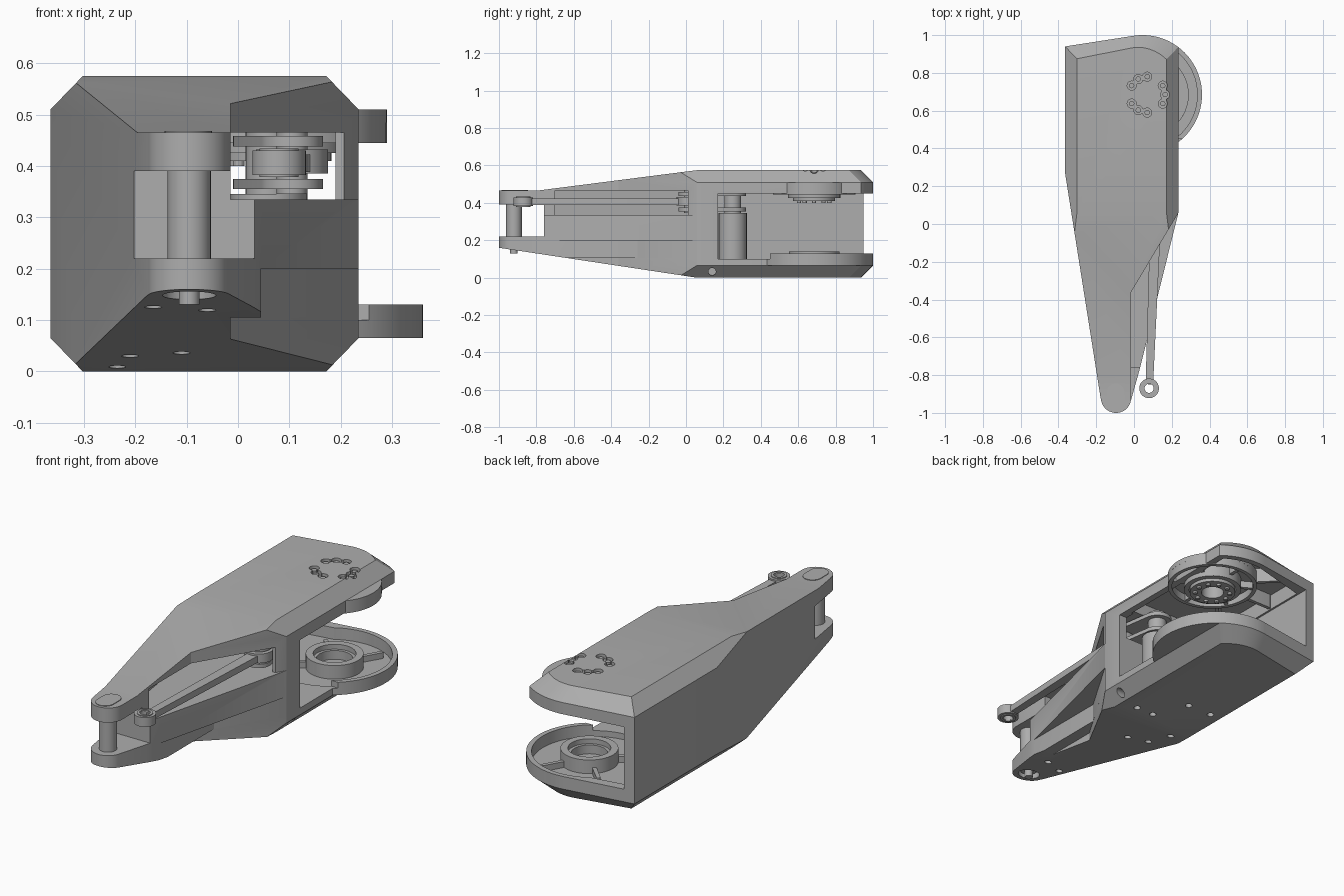
import bpy, bmesh
from math import sin, cos, pi, radians, atan2
from mathutils import Vector

if "Cube" in bpy.data.objects:
    bpy.data.objects.remove(bpy.data.objects["Cube"])

grey = bpy.data.materials.new("machined grey")
grey.use_nodes = True
COLOUR = (0.42, 0.42, 0.42, 1)
grey.diffuse_color = COLOUR
grey.node_tree.nodes["Principled BSDF"].inputs["Base Color"].default_value = COLOUR


def arc(c, r, a0, a1, n=24):
    step = radians(a1 - a0) / n
    return [(c[0] + r * cos(radians(a0) + i * step), c[1] + r * sin(radians(a0) + i * step))
            for i in range(n + 1)]


def circle(c, r, n=48):
    return arc(c, r, 0, 360, n)[:-1]


def capsule(a, b, ra, rb):
    """Outline of a bar with a round end at each of two points."""
    d = math_deg = atan2(b[1] - a[1], b[0] - a[0]) * 180 / pi
    return arc(b, rb, d - 90, d + 90, 16) + arc(a, ra, d + 90, d + 270, 16)


def loft(name, rings):
    """Closed solid through rings of equal point count."""
    bm = bmesh.new()
    loops = [[bm.verts.new(p) for p in ring] for ring in rings]
    n = len(loops[0])
    bm.faces.new(loops[0])
    bm.faces.new(loops[-1])
    for lo, hi in zip(loops, loops[1:]):
        for i in range(n):
            bm.faces.new((lo[i], lo[(i + 1) % n], hi[(i + 1) % n], hi[i]))
    bmesh.ops.recalc_face_normals(bm, faces=bm.faces)
    mesh = bpy.data.meshes.new(name)
    bm.to_mesh(mesh)
    bm.free()
    mesh.materials.append(grey)
    ob = bpy.data.objects.new(name, mesh)
    bpy.context.collection.objects.link(ob)
    return ob


def prism(name, pts, z0, z1):
    return loft(name, [[(x, y, z) for x, y in pts] for z in (z0, z1)])


def combine(target, tool, op="DIFFERENCE"):
    bpy.context.view_layer.objects.active = target
    mod = target.modifiers.new("shape", "BOOLEAN")
    mod.operation, mod.object, mod.solver = op, tool, "EXACT"
    bpy.ops.object.modifier_apply(modifier=mod.name)
    bpy.data.objects.remove(tool)


def cut(target, pts, z0, z1):
    combine(target, prism("cutter", pts, z0, z1))


def tube(name, c, r_out, r_in, z0, z1):
    ob = prism(name, circle(c, r_out), z0, z1)
    cut(ob, circle(c, r_in), z0 - 0.1, z1 + 0.1)
    return ob


HUB = (0.07, 0.685)      # rear joint axis
PAN = (0.045, 0.685)     # centre of the rounded rear end
PIN = (-0.095, -0.92)    # front joint axis
ROD_END = (0.08, -0.87)
CRANK = (0.105, 0.02)
SHAFT = (0.06, 0.25)

# Housing: chamfered block, trimmed by the tapered plan and sloped side profile
rear = arc(PAN, 0.315, 53, 100)
block = [(-0.365, -1.1), (0.235, -1.1)] + rear + [(-0.365, 0.94)]


def inset(p):
    x = -0.065 + (p[0] + 0.065) * 0.79
    return x, p[1] - (0.065 if p[1] > 0 else 0)


small = [inset(p) for p in block]
housing = loft("housing", [[(x, y, z) for x, y in ring] for ring, z in
                           ((small, 0), (block, 0.065), (block, 0.51), (small, 0.575))])
plan = ([(-0.5, 1.1), (-0.365, 0.27), (-0.177, -0.92)] + arc(PIN, 0.08, 185, 340)
        + [(0.03, -0.77), (0.235, 0.06), (0.5, 1.1)])
plan[0] = (-0.366, 1.1)
combine(housing, prism("plan", plan, -0.1, 0.7), "INTERSECT")
side = [(-1.1, 0.465), (-0.8, 0.465), (0.06, 0.575), (0.2, 0.593), (1.1, 0.593),
        (1.1, -0.03), (0.25, -0.029), (-1.1, 0.175)]
combine(housing, loft("side", [[(x, y, z) for y, z in side] for x in (-0.6, 0.6)]), "INTERSECT")

# Round pan lip that bulges out of the lower rear side
combine(housing, prism("lip", circle(PAN, 0.315, 80), 0.065, 0.13), "UNION")

# Diagonal flank above and below the middle strip
for x0, y0, z0, z1 in ((-0.015, -0.36, 0.335, 0.7), (-0.015, -0.36, -0.1, 0.105),
                       (0.045, -0.26, 0.104, 0.2)):
    cut(housing, [(0.236, 0.06), (x0, y0), (x0, -1.2), (0.5, -1.2), (0.5, 0.06)], z0, z1)

# Front fork gap, rod cavity and open rear bay
cut(housing, [(-0.5, -1.2), (0.5, -1.2), (0.5, -0.76), (-0.5, -0.76)], 0.22, 0.39)
cut(housing, [(-0.13, -0.7), (0.3, -0.7), (0.3, 0.01), (0.19, 0.01), (0.19, 0.3),
              (-0.28, 0.3)], 0.335, 0.465)
cut(housing, [(-0.31, 0.17), (0.5, 0.17), (0.5, 0.45), (-0.31, 0.45)], 0.1, 0.45)
cut(housing, [(-0.31, 0.44), (0.5, 0.44), (0.5, 1.2), (-0.31, 1.2)], 0.13, 0.45)

# Hollow pan below and hollow lid above
cut(housing, circle(PAN, 0.29, 80), 0.07, 0.3)
cut(housing, [(-0.3, 0.48), (0.0, 0.45), (0.0, 0.95), (-0.3, 0.9)], 0.07, 0.3)
cut(housing, [(-0.3, 0.22), (0.2, 0.22)] + arc(PAN, 0.285, 57, 100) + [(-0.3, 0.89)], 0.3, 0.53)

# Screw pockets on the lid: three groups of three joined holes
for group in (0, 120, 240):
    spots = [arc(HUB, 0.095, group + a, group + a, 1)[0] for a in (-30, 0, 30)]
    for spot in spots:
        cut(housing, circle(spot, 0.024, 20), 0.555, 0.7)
    for a, b in zip(spots, spots[1:]):
        cut(housing, capsule(a, b, 0.012, 0.012), 0.556, 0.7)
    for spot in spots:
        prism("lid_screw", circle(spot, 0.014, 16), 0.55, 0.566)

# Screw holes underneath and the front pin socket
for x, y in ((-0.165, -0.77), (-0.06, -0.73), (-0.21, -0.14), (-0.11, -0.18), (-0.235, 0.0),
             (-0.24, 0.3), (-0.1, 0.3), (0.08, 0.12), (-0.02, 0.12)):
    cut(housing, circle((x, y), 0.017, 16), -0.1, 0.06 if y > -0.5 else 0.15)
cut(housing, circle(PIN, 0.052), 0.0, 0.2)
hole = [(0.14 + 0.02 * cos(a * pi / 8), 0.032 + 0.02 * sin(a * pi / 8)) for a in range(16)]
combine(housing, loft("hole", [[(x, y, z) for y, z in hole] for x in (0.16, 0.4)]))

# Front joint pin with its flat cap
prism("front_pin", circle(PIN, 0.042), 0.17, 0.42)
prism("pin_tip", circle(PIN, 0.02, 24), 0.13, 0.21)
prism("pin_cap", capsule((-0.097, -0.94), (-0.097, -0.89), 0.046, 0.046), 0.44, 0.468)

# Upper rear hub: cup, bearing ring, bolts and radial ribs
prism("hub_lid", circle(HUB, 0.22, 64), 0.485, 0.51)
tube("hub_wall", HUB, 0.22, 0.2, 0.445, 0.49)
tube("upper_bearing", HUB, 0.14, 0.115, 0.425, 0.5)
tube("bearing_flange", HUB, 0.112, 0.055, 0.41, 0.49)
for i in range(10):
    prism("hub_bolt", circle(arc(HUB, 0.085, i * 36, i * 36, 1)[0], 0.011, 12), 0.4, 0.42)
for angle in (30, 90, 150, 210, 270, 330):
    a, b = (arc(HUB, r, angle, angle, 1)[0] for r in (0.13, 0.21))
    prism("hub_rib", capsule(a, b, 0.009, 0.009), 0.45, 0.5)
for angle, reach in ((135, 0.34), (180, 0.36), (225, 0.4)):
    a, b = (arc(HUB, r, angle, angle, 1)[0] for r in (0.21, reach))
    prism("lid_rib", capsule(a, b, 0.009, 0.009), 0.455, 0.54)

# Lower rear bearing seat and pan ribs
tube("lower_bearing_seat", HUB, 0.135, 0.1, 0.06, 0.14)
tube("lower_bearing_lip", HUB, 0.105, 0.085, 0.06, 0.115)
for angle in (60, 135, 215):
    a, b = (arc(HUB, r, angle, angle, 1)[0] for r in (0.13, 0.24))
    prism("pan_rib", capsule(a, b, 0.01, 0.01), 0.06, 0.1)

# Push rod with an eye at each end
prism("push_rod", capsule((0.082, -0.83), (0.112, -0.04), 0.02, 0.028), 0.388, 0.422)
tube("rod_front_eye", ROD_END, 0.052, 0.024, 0.382, 0.43)
tube("rod_eye_bush", ROD_END, 0.038, 0.025, 0.378, 0.434)
prism("rod_rear_eye", circle(CRANK, 0.07), 0.385, 0.432)

# Crank: two arms, pin and shaft housing
for z0, z1 in ((0.355, 0.375), (0.438, 0.458)):
    prism("crank_arm", capsule(CRANK, SHAFT, 0.06, 0.07), z0, z1)
prism("crank_pin", circle(CRANK, 0.03, 32), 0.345, 0.468)
prism("crank_shaft", circle(SHAFT, 0.045), 0.3, 0.48)
prism("shaft_housing", circle(SHAFT, 0.075), 0.09, 0.345)

# Smooth the round sides, keep the machined edges sharp
bpy.ops.object.select_all(action="DESELECT")
for ob in bpy.context.scene.objects:
    if ob.type == "MESH" and ob.data.materials and ob.data.materials[0] == grey:
        ob.select_set(True)
        bpy.context.view_layer.objects.active = ob
bpy.ops.object.shade_smooth_by_angle(angle=radians(25))
